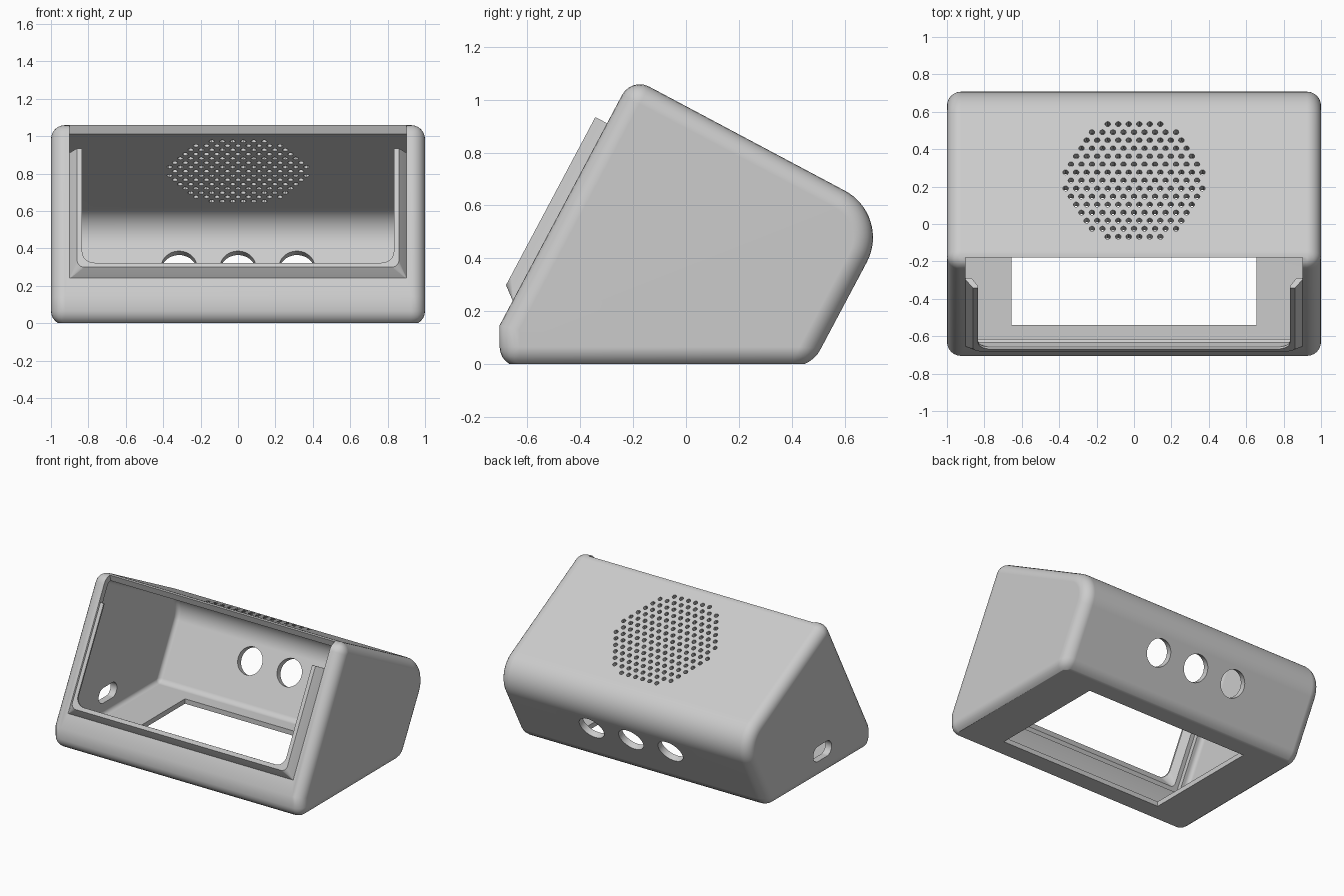
import bpy, bmesh, math
from mathutils import Vector

if "Cube" in bpy.data.objects:
    bpy.data.objects.remove(bpy.data.objects["Cube"])

C, S = math.cos(math.radians(28)), math.sin(math.radians(28))
grey = bpy.data.materials.new("grey plastic")
grey.diffuse_color = (0.6, 0.6, 0.6, 1)
grey.use_nodes = True
grey.node_tree.nodes["Principled BSDF"].inputs["Base Color"].default_value = grey.diffuse_color


def make(name, bm):
    bmesh.ops.recalc_face_normals(bm, faces=bm.faces)
    me = bpy.data.meshes.new(name)
    bm.to_mesh(me)
    bm.free()
    me.materials.append(grey)
    ob = bpy.data.objects.new(name, me)
    bpy.context.collection.objects.link(ob)
    return ob


def add_prism(bm, pts, direction):
    """Extrude a closed 3D outline along a direction."""
    n = len(pts)
    a = [bm.verts.new(p) for p in pts]
    b = [bm.verts.new(Vector(p) + Vector(direction)) for p in pts]
    bm.faces.new(a)
    bm.faces.new(b[::-1])
    for i in range(n):
        bm.faces.new((a[i], a[(i + 1) % n], b[(i + 1) % n], b[i]))


def prism(name, pts, direction):
    bm = bmesh.new()
    add_prism(bm, pts, direction)
    return make(name, bm)


def box(name, lo, hi):
    return prism(name, [(lo[0], lo[1], lo[2]), (hi[0], lo[1], lo[2]),
                        (hi[0], hi[1], lo[2]), (lo[0], hi[1], lo[2])],
                 (0, 0, hi[2] - lo[2]))


def apply(ob, kind, **props):
    m = ob.modifiers.new(kind, kind)
    for k, v in props.items():
        setattr(m, k, v)
    bpy.context.view_layer.objects.active = ob
    bpy.ops.object.modifier_apply(modifier=m.name)


def cut(ob, cutter):
    apply(ob, 'BOOLEAN', operation='DIFFERENCE', solver='EXACT', object=cutter)
    bpy.data.objects.remove(cutter)


def case_solid(name, t, half, bevel):
    """Side profile inset by t, with a large rounded rear corner."""
    anchors = [((0, -1), (0, -.01)), ((-1, 0), (-.705, 0)),
               ((-C, S), (-.705, .147)), ((S, C), (-.206, 1.085)),
               ((C, -S), (.479, 0))]
    lines = [(n, n[0] * p[0] + n[1] * p[1] - t) for n, p in anchors]

    def meet(i, j):
        (a, b), d = lines[i]
        (e, f), g = lines[j]
        k = a * f - b * e
        return ((d * f - b * g) / k, (a * g - d * e) / k)

    pts = [meet(0, 1), meet(1, 2), meet(2, 3)]
    r = .2 - t
    cy, cz = meet(3, 4)
    cy, cz = cy - r * (C + S), cz - r * (C - S)
    for i in range(17):
        a = math.radians(62 - 90 * i / 16)
        pts.append((cy + r * math.cos(a), cz + r * math.sin(a)))
    pts.append(meet(4, 0))
    ob = prism(name, [(-half, y, z) for y, z in pts], (2 * half, 0, 0))
    apply(ob, 'BEVEL', width=bevel, segments=6, limit_method='ANGLE',
          angle_limit=math.radians(30))
    return ob


def on_front(x, s, w):
    """Point on the slanted front: s up the slope, w outwards."""
    return (x, -.6555 + S * s - C * w, .24 + C * s + S * w)


# Hollow case with a flat underside
case = case_solid("case", 0, 1, .075)
cut(case, box("base_cutter", (-2, -2, -1), (2, 2, 0)))
cut(case, case_solid("cavity_cutter", .045, .95, .03))

# Front opening, running out through the top edge
outline = [(-.12, 0), (.1, 0), (.1, .88), (.036, .946), (.036, 1.2), (-.12, 1.2)]
cut(case, prism("front_cutter", [on_front(-.9, s, -d) for d, s in outline], (1.8, 0, 0)))

# Rectangular opening in the floor
cut(case, box("floor_cutter", (-.655, -.54, -.2), (.655, .33, .15)))

# Round connector holes in the back and the speaker grille in the roof
bm = bmesh.new()


def add_hole(centre, u, v, r, n, depth):
    u, v = Vector(u), Vector(v)
    w = u.cross(v) * depth
    add_prism(bm, [Vector(centre) - w / 2 + r * (u * math.cos(a) + v * math.sin(a))
                   for a in (math.tau * k / n for k in range(n))], w)


for x in (-.315, 0, .315):
    add_hole((x, .479 + .532 * .28, .28), (1, 0, 0), (0, S, C), .095, 40, .2)
for row in range(-7, 8):
    for col in range(-8, 9):
        x, v = (col + .5 * (row % 2)) * .0562, row * .0487
        if math.hypot(x, v) < .375:
            add_hole((x, .233 + C * v, .851 - S * v), (1, 0, 0), (0, C, -S), .015, 12, .2)
cut(case, make("hole_cutter", bm))

# Cable slot in the left side
slot = []
for k in range(24):
    a = math.tau * (k + .5) / 24
    slot.append((-1.1, -.13 + math.copysign(.05, math.cos(a)) + .055 * math.cos(a),
                 .175 + .055 * math.sin(a)))
cut(case, prism("slot_cutter", slot, (.2, 0, 0)))

# U-shaped retaining lip: a section swept down one side, across and up the other
section = [(-.004, -.012), (0, 0), (.04, .05), (.067, .05), (.067, .038), (.03, -.012)]
bm = bmesh.new()
rings = []
for side in (-1, 1):
    part = [[on_front(side * (.9 - u), .76, w) for u, w in section]]
    for k in range(9):
        a = math.radians(90 * k / 8)
        ring = []
        for u, w in section:
            r = max(u, .004)
            ring.append(on_front(side * (.9 - u - r + r * math.cos(a)),
                                 u + r - r * math.sin(a), w))
        part.append(ring)
    rings += part if side == -1 else part[::-1]
rings = [[bm.verts.new(p) for p in ring] for ring in rings]
n = len(section)
for a, b in zip(rings, rings[1:]):
    for i in range(n):
        bm.faces.new((a[i], a[(i + 1) % n], b[(i + 1) % n], b[i]))
bm.faces.new(rings[0])
bm.faces.new(rings[-1][::-1])
lip = make("retaining_lip", bm)

# Smooth rounded edges, crisp corners
for ob in (case, lip):
    bpy.ops.object.select_all(action='DESELECT')
    ob.select_set(True)
    bpy.context.view_layer.objects.active = ob
    bpy.ops.object.shade_smooth_by_angle(angle=math.radians(30))
    m = ob.modifiers.new("even_shading", 'WEIGHTED_NORMAL')
    m.keep_sharp = True
